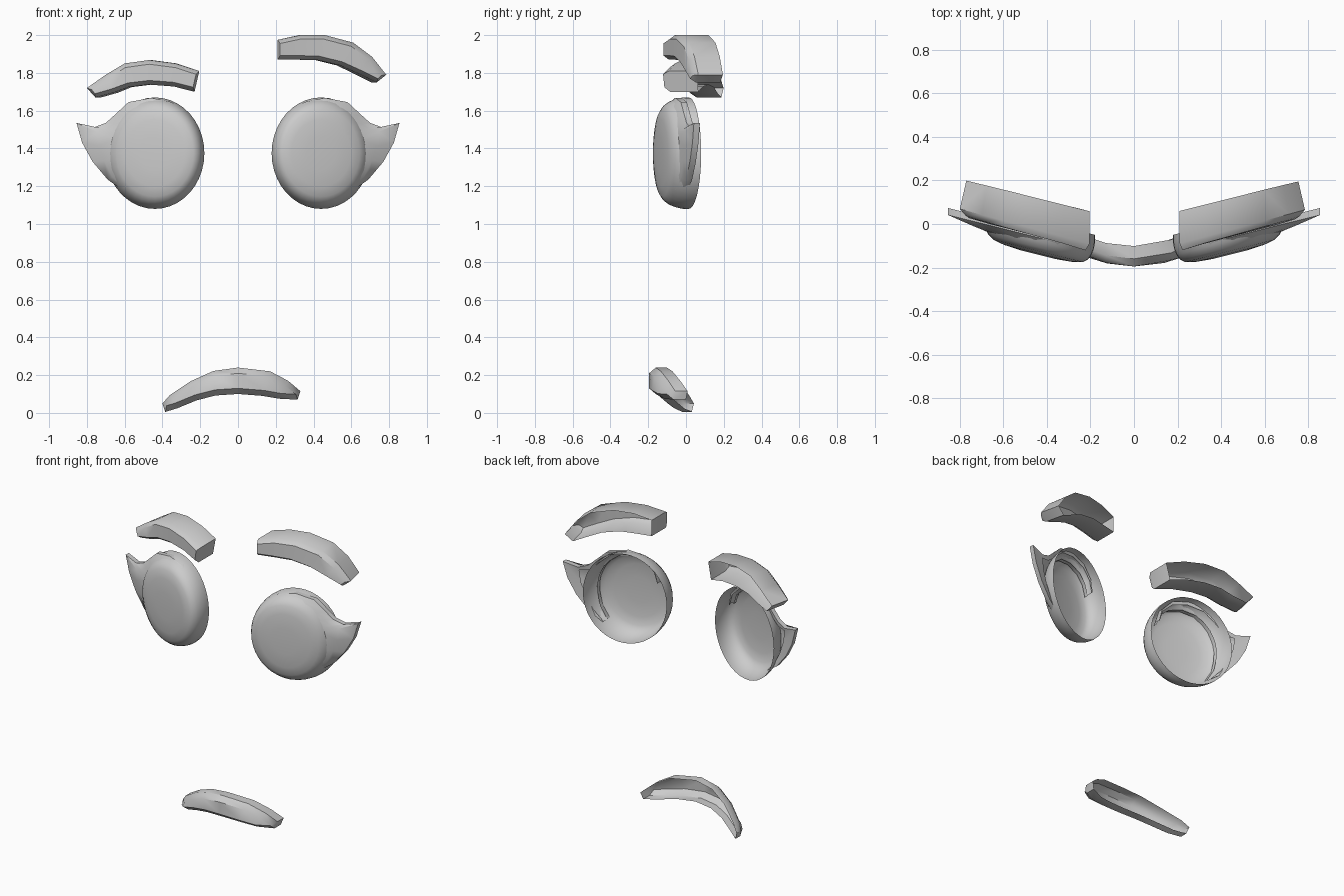
import bpy, bmesh, math
from mathutils import Vector

if "Cube" in bpy.data.objects:
    bpy.data.objects.remove(bpy.data.objects["Cube"])


def finish(name, bm, angle=40):
    bmesh.ops.remove_doubles(bm, verts=bm.verts, dist=0.0005)
    bmesh.ops.recalc_face_normals(bm, faces=bm.faces)
    me = bpy.data.meshes.new(name)
    bm.to_mesh(me)
    bm.free()
    ob = bpy.data.objects.new(name, me)
    bpy.context.collection.objects.link(ob)
    bpy.ops.object.select_all(action='DESELECT')
    ob.select_set(True)
    bpy.context.view_layer.objects.active = ob
    bpy.ops.object.shade_smooth_by_angle(angle=math.radians(angle))
    return ob


def skin(bm, rows, closed=False):
    """Quads between successive rows of vertices."""
    n = len(rows[0])
    for a, b in zip(rows, rows[1:]):
        for i in range(n if closed else n - 1):
            j = (i + 1) % n
            bm.faces.new((a[i], a[j], b[j], b[i]))


def shell(name, top, bottom, front, depth, shift, bevel=0.03, inset=0.022):
    """Curved bar with a rounded front, side walls and an open back."""
    bm = bmesh.new()
    n = len(top)
    outline = list(top) + list(reversed(bottom))

    def ring(kind):
        out = []
        for k, (x, z) in enumerate(outline):
            i = k if k < n else 2 * n - 1 - k
            t = i / (n - 1)
            p, y = Vector((x, z)), front(x)
            if kind == 'front':
                other = Vector(outline[2 * n - 1 - k])
                p += (other - p).normalized() * inset
                if i in (0, n - 1):
                    nb = Vector((top if k < n else bottom)[1 if i == 0 else n - 2])
                    p += (nb - Vector((x, z))).normalized() * inset * 0.6
            elif kind == 'mid':
                y += bevel
            else:
                y += depth[0] + (depth[1] - depth[0]) * t
                p.x += shift * t
            out.append(bm.verts.new((p.x, y, p.y)))
        return out

    f = ring('front')
    skin(bm, [ring('back'), ring('mid'), f], closed=True)
    skin(bm, [f[:n], list(reversed(f[n:]))])
    return finish(name, bm)


def plane_y(x):
    # tilted plane through the rim of an eye
    return 0.015 + 0.25 * (x - 0.44)


def eye(name, s):
    # open bowl with a nearly flat front
    bm = bmesh.new()
    prof = [(1, 0), (1, -.03), (.975, -.065), (.935, -.095), (.87, -.122),
            (.78, -.139), (.6, -.15), (.3, -.156)]
    rows = []
    for r, d in prof:
        row = []
        for k in range(40):
            a = 2 * math.pi * k / 40
            x = 0.44 + 0.262 * r * math.cos(a)
            row.append(bm.verts.new((s * x, plane_y(x) + d, 1.375 + 0.295 * r * math.sin(a))))
        rows.append(row)
    skin(bm, rows, closed=True)
    bm.faces.new(rows[-1])
    return finish(name, bm, 50)


def lash(name, s):
    # crescent over the eye with a pointed outer wing
    inner = [(.27, 1.48), (.295, 1.55), (.35, 1.60), (.44, 1.625), (.53, 1.61), (.585, 1.57),
             (.62, 1.53), (.64, 1.49), (.655, 1.45), (.663, 1.40), (.66, 1.34), (.645, 1.26), (.60, 1.18)]
    outer = [(.262, 1.49), (.28, 1.57), (.35, 1.645), (.46, 1.668), (.58, 1.645), (.65, 1.58),
             (.70, 1.535), (.76, 1.513), (.855, 1.535), (.825, 1.43), (.77, 1.33), (.69, 1.235), (.605, 1.175)]
    bm = bmesh.new()
    rows = []
    for t, d in ((0, -.085), (0, -.112), (.45, -.098), (1, -.077), (1, -.045), (.5, -.05)):
        row = []
        for a, b in zip(inner, outer):
            x, z = a[0] + (b[0] - a[0]) * t, a[1] + (b[1] - a[1]) * t
            row.append(bm.verts.new((s * x, plane_y(x) + d, z)))
        rows.append(row)
    skin(bm, rows, closed=False)
    return finish(name, bm, 45)


for side, s in (("left", -1), ("right", 1)):
    eye("eye_" + side, s)
    lash("lash_" + side, s)


def brow_front(x):
    return -0.12 + 0.27 * (abs(x) - 0.21)


# eyebrows: right one raised, left one lower
shell("eyebrow_right",
      [(.21, 1.975), (.33, 2.0), (.46, 2.0), (.61, 1.96), (.71, 1.885), (.785, 1.79)],
      [(.21, 1.87), (.31, 1.87), (.42, 1.868), (.54, 1.84), (.64, 1.795), (.735, 1.75)],
      brow_front, (.18, .16), -.03)
shell("eyebrow_left",
      [(-.205, 1.81), (-.33, 1.85), (-.47, 1.868), (-.60, 1.85), (-.70, 1.79), (-.80, 1.72)],
      [(-.23, 1.70), (-.34, 1.728), (-.47, 1.738), (-.58, 1.725), (-.66, 1.695), (-.755, 1.67)],
      brow_front, (.18, .16), .03)

# mouth
shell("mouth",
      [(-.40, .05), (-.36, .095), (-.25, .168), (-.13, .222), (0, .24), (.17, .22), (.265, .17), (.33, .115)],
      [(-.385, .005), (-.32, .025), (-.22, .066), (-.12, .092), (0, .10), (.13, .09), (.22, .075), (.315, .07)],
      lambda x: -0.195 + 0.95 * x * x, (.085, .10), 0, bevel=0.035, inset=0.03)
